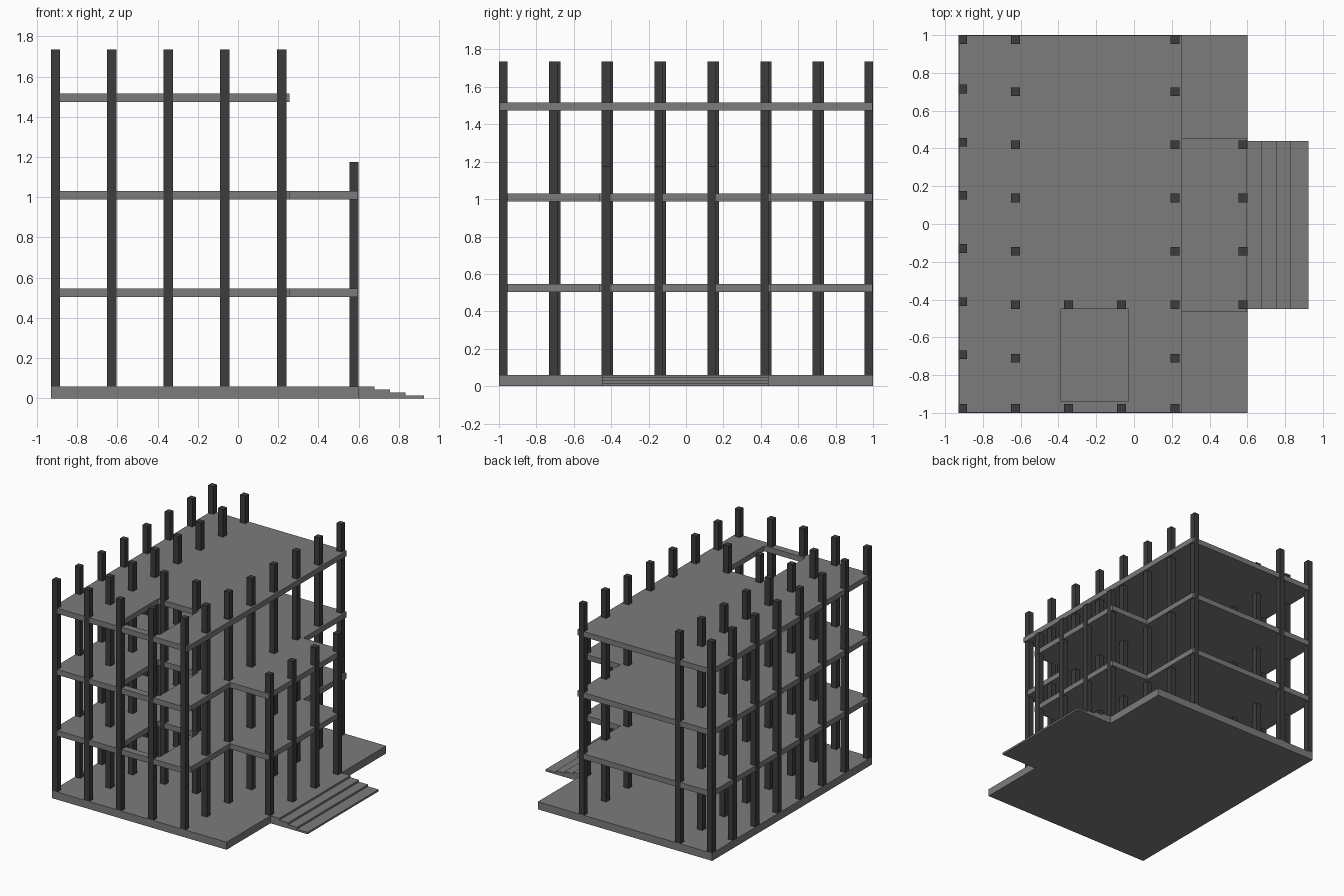
import bpy, bmesh

if "Cube" in bpy.data.objects:
    bpy.data.objects.remove(bpy.data.objects["Cube"])


def material(name, v):
    m = bpy.data.materials.new(name)
    m.diffuse_color = (v, v, v, 1)
    m.use_nodes = True
    m.node_tree.nodes["Principled BSDF"].inputs["Base Color"].default_value = m.diffuse_color
    return m


CONCRETE = material("concrete grey", 0.2)
DARK = material("dark column grey", 0.045)


def finish(bm, name, mat):
    bmesh.ops.recalc_face_normals(bm, faces=bm.faces)
    mesh = bpy.data.meshes.new(name)
    bm.to_mesh(mesh)
    bm.free()
    mesh.materials.append(mat)
    obj = bpy.data.objects.new(name, mesh)
    bpy.context.collection.objects.link(obj)
    return obj


def prism(name, outline, lo, hi, mat):
    """Extrude a closed 3D outline by the vector hi - lo."""
    bm = bmesh.new()
    face = bm.faces.new([bm.verts.new(p) for p in outline])
    new = bmesh.ops.extrude_face_region(bm, geom=[face])["geom"]
    verts = [g for g in new if isinstance(g, bmesh.types.BMVert)]
    bmesh.ops.translate(bm, verts=verts, vec=[b - a for a, b in zip(lo, hi)])
    return finish(bm, name, mat)


def box(name, x0, x1, y0, y1, z0, z1, mat):
    outline = [(x0, y0, z0), (x1, y0, z0), (x1, y1, z0), (x0, y1, z0)]
    return prism(name, outline, (0, 0, z0), (0, 0, z1), mat)


def slab(name, xs, ys, solid, z0, z1):
    """Plate made of the grid cells for which solid(x, y) holds."""
    bm = bmesh.new()
    for x0, x1 in zip(xs, xs[1:]):
        for y0, y1 in zip(ys, ys[1:]):
            if solid((x0 + x1) / 2, (y0 + y1) / 2):
                bm.faces.new([bm.verts.new((x, y, z0)) for x, y in
                              ((x0, y0), (x1, y0), (x1, y1), (x0, y1))])
    bmesh.ops.remove_doubles(bm, verts=bm.verts, dist=0.0005)
    new = bmesh.ops.extrude_face_region(bm, geom=bm.faces[:])["geom"]
    verts = [g for g in new if isinstance(g, bmesh.types.BMVert)]
    bmesh.ops.translate(bm, verts=verts, vec=(0, 0, z1 - z0))
    bmesh.ops.recalc_face_normals(bm, faces=bm.faces)
    bmesh.ops.dissolve_limit(bm, angle_limit=0.01, verts=bm.verts, edges=bm.edges)
    return finish(bm, name, CONCRETE)


# Ground slab
BASE = 0.06
box("ground_slab", -0.93, 0.60, -1, 1, 0, BASE, CONCRETE)

# Entrance steps: stair profile extruded along y
profile = [(0.60, 0), (0.925, 0), (0.925, 0.015), (0.832, 0.015), (0.832, 0.03),
           (0.755, 0.03), (0.755, 0.045), (0.678, 0.045), (0.678, BASE), (0.60, BASE)]
prism("entrance_steps", [(x, -0.45, z) for x, z in profile],
      (0, -0.45, 0), (0, 0.44, 0), CONCRETE)

# Floor slabs with a stairwell opening; the lower two carry a porch
XS = [-0.927, -0.386, -0.028, 0.238, 0.255, 0.597]
YS = [-0.997, -0.955, -0.94, -0.45 - 0.015, -0.45, 0.455, 0.998]


def top_floor(x, y):
    in_well = -0.386 < x < -0.028 and -0.94 < y < -0.45
    return x < 0.255 and not in_well


def lower_floor(x, y):
    if x > 0.255:
        return -0.465 < y < 0.455
    return top_floor(x, y) and not (x > 0.238 and y < -0.955)


for i, z in enumerate((0.503, 0.988, 1.473)):
    slab(f"floor_slab_{i + 1}", XS, YS, top_floor if i == 2 else lower_floor, z, z + 0.043)

# Columns
H = 0.023
GRID_Y = [-0.977, -0.71, -0.428, -0.145, 0.138, 0.42, 0.70, 0.977]
EDGE_Y = [-0.977, -0.693, -0.412, -0.13, 0.153, 0.433, 0.715, 0.977]
ROWS = {
    "outer_column": (-0.907, EDGE_Y, 1.735),
    "inner_column": (-0.627, GRID_Y, 1.735),
    "stairwell_left_column": (-0.347, [GRID_Y[0], GRID_Y[2]], 1.735),
    "stairwell_right_column": (-0.066, [GRID_Y[0], GRID_Y[2]], 1.735),
    "entrance_side_column": (0.217, GRID_Y, 1.735),
    "porch_column": (0.577, GRID_Y[2:6], 1.175),
}
for name, (x, ys, top) in ROWS.items():
    for i, y in enumerate(ys):
        box(f"{name}_{i + 1}", x - H, x + H, y - H, y + H, BASE, top, DARK)
